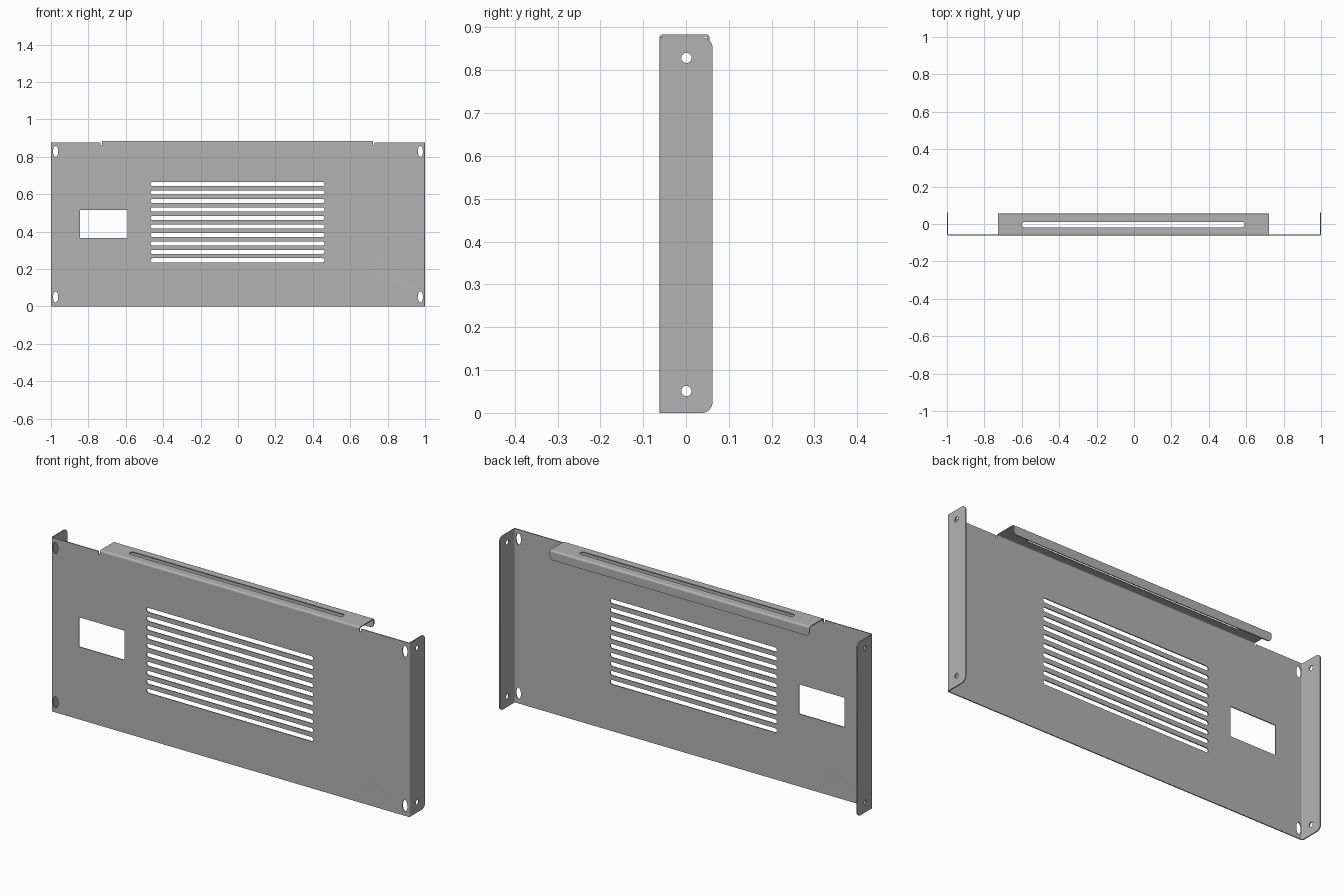
import bpy, bmesh
from math import sin, cos, pi

cube = bpy.data.objects.get("Cube")
if cube:
    bpy.data.objects.remove(cube)

steel = bpy.data.materials.new("grey_steel")
steel.use_nodes = True
GREY = (0.45, 0.45, 0.45, 1)
steel.diffuse_color = GREY
steel.node_tree.nodes["Principled BSDF"].inputs["Base Color"].default_value = GREY

T = 0.005                     # sheet thickness
R = 0.009                     # outer bend radius
FRONT, BACK = -0.062, 0.062   # depth limits
HEIGHT, LIP_TOP, LIP_BACK = 0.877, 0.884, 0.055
LIP_L, LIP_R = -0.727, 0.722


def arc(u, v, ru, rv, start, end, steps=8):
    angles = [start + (end - start) * i / steps for i in range(steps + 1)]
    return [(u + ru * cos(a), v + rv * sin(a)) for a in angles]


def ellipse(u, v, ru, rv):
    return arc(u, v, ru, rv, 0, 2 * pi, 24)[:-1]


def rect(u0, u1, v0, v1):
    return [(u0, v0), (u1, v0), (u1, v1), (u0, v1)]


def slot(u0, u1, v, r):
    return arc(u1 - r, v, r, r, -pi / 2, pi / 2) + arc(u0 + r, v, r, r, pi / 2, 1.5 * pi)


def bend(u, v, start):
    """Quarter ring: the cross-section of a fold."""
    end = start + pi / 2
    return arc(u, v, R, R, start, end) + arc(u, v, R - T, R - T, end, start)


def plate(name, axis, lo, hi, outlines):
    """Fill outlines (the first is the edge, the rest are holes) and extrude along an axis."""
    curve = bpy.data.curves.new(name, "CURVE")
    curve.dimensions, curve.fill_mode = "2D", "BOTH"
    curve.extrude = (hi - lo) / 2
    for points in outlines:
        spline = curve.splines.new("POLY")
        spline.points.add(len(points) - 1)
        for p, (u, v) in zip(spline.points, points):
            p.co = (u, v, 0, 1)
        spline.use_cyclic_u = True
    temp = bpy.data.objects.new(name + "_outline", curve)
    bpy.context.collection.objects.link(temp)
    bpy.context.view_layer.update()
    mesh = bpy.data.meshes.new_from_object(temp.evaluated_get(bpy.context.evaluated_depsgraph_get()))
    bpy.data.objects.remove(temp)

    bm = bmesh.new()
    bm.from_mesh(mesh)
    for vert in bm.verts:
        u, v, w = vert.co
        w += (lo + hi) / 2
        vert.co = {"X": (w, u, v), "Y": (u, w, v), "Z": (u, v, w)}[axis]
    bmesh.ops.remove_doubles(bm, verts=bm.verts, dist=0.00001)
    bmesh.ops.recalc_face_normals(bm, faces=bm.faces)
    bm.to_mesh(mesh)
    bm.free()
    mesh.name = name
    mesh.materials.clear()
    mesh.materials.append(steel)
    obj = bpy.data.objects.new(name, mesh)
    bpy.context.collection.objects.link(obj)
    bpy.ops.object.select_all(action="DESELECT")
    obj.select_set(True)
    bpy.context.view_layer.objects.active = obj
    bpy.ops.object.shade_smooth_by_angle(angle=0.6)


# Front panel with relief notches beside the lip, vents, window and corner holes
EDGE = 1 - R
NOTCH, NOTCH_W = 0.862, 0.008
fold = LIP_TOP - R
panel_edge = [(-EDGE, 0), (EDGE, 0), (EDGE, HEIGHT),
              (LIP_R + NOTCH_W, HEIGHT), (LIP_R + NOTCH_W, NOTCH), (LIP_R, NOTCH), (LIP_R, fold),
              (LIP_L, fold), (LIP_L, NOTCH), (LIP_L - NOTCH_W, NOTCH), (LIP_L - NOTCH_W, HEIGHT),
              (-EDGE, HEIGHT)]
holes = [slot(-0.467, 0.463, 0.247 + 0.0453 * i, 0.011) for i in range(10)]
holes.append(rect(-0.845, -0.59, 0.366, 0.515))
holes += [ellipse(x, z, 0.014, 0.029) for x in (-0.975, 0.975) for z in (0.051, 0.829)]
plate("front_panel", "Y", FRONT, FRONT + T, [panel_edge] + holes)

# Side flanges with rounded rear corners and screw holes
C = 0.025
flange = [(FRONT + R, 0)]
flange += arc(BACK - C, C, C, C, -pi / 2, 0) + arc(BACK - C, HEIGHT - C, C, C, 0, pi / 2)
flange.append((FRONT + R, HEIGHT))
screws = [ellipse(0.001, z, 0.012, 0.012) for z in (0.051, 0.829)]
for side, lo, x, start in (("left", 1 - T, EDGE, 1.5 * pi), ("right", -1, -EDGE, pi)):
    plate(side + "_flange", "X", lo, lo + T, [flange] + screws)
    plate(side + "_flange_bend", "Z", 0, HEIGHT, [bend(x, FRONT + R, start)])

# Top lip with a long slot, folded down at the rear
plate("top_lip", "Z", LIP_TOP - T, LIP_TOP,
      [rect(LIP_L, LIP_R, FRONT + R, LIP_BACK - R), slot(-0.6, 0.592, -0.003, 0.015)])
plate("lip_front_bend", "X", LIP_L, LIP_R, [bend(FRONT + R, fold, pi / 2)])
plate("lip_rear_bend", "X", LIP_L, LIP_R, [bend(LIP_BACK - R, fold, 0)])
D, drop = 0.02, LIP_TOP - 0.048
hem = [(LIP_R, fold), (LIP_L, fold)]
hem += arc(LIP_L + D, drop + D, D, D, pi, 1.5 * pi) + arc(LIP_R - D, drop + D, D, D, 1.5 * pi, 2 * pi)
plate("lip_rear_hem", "Y", LIP_BACK - T, LIP_BACK, [hem])
